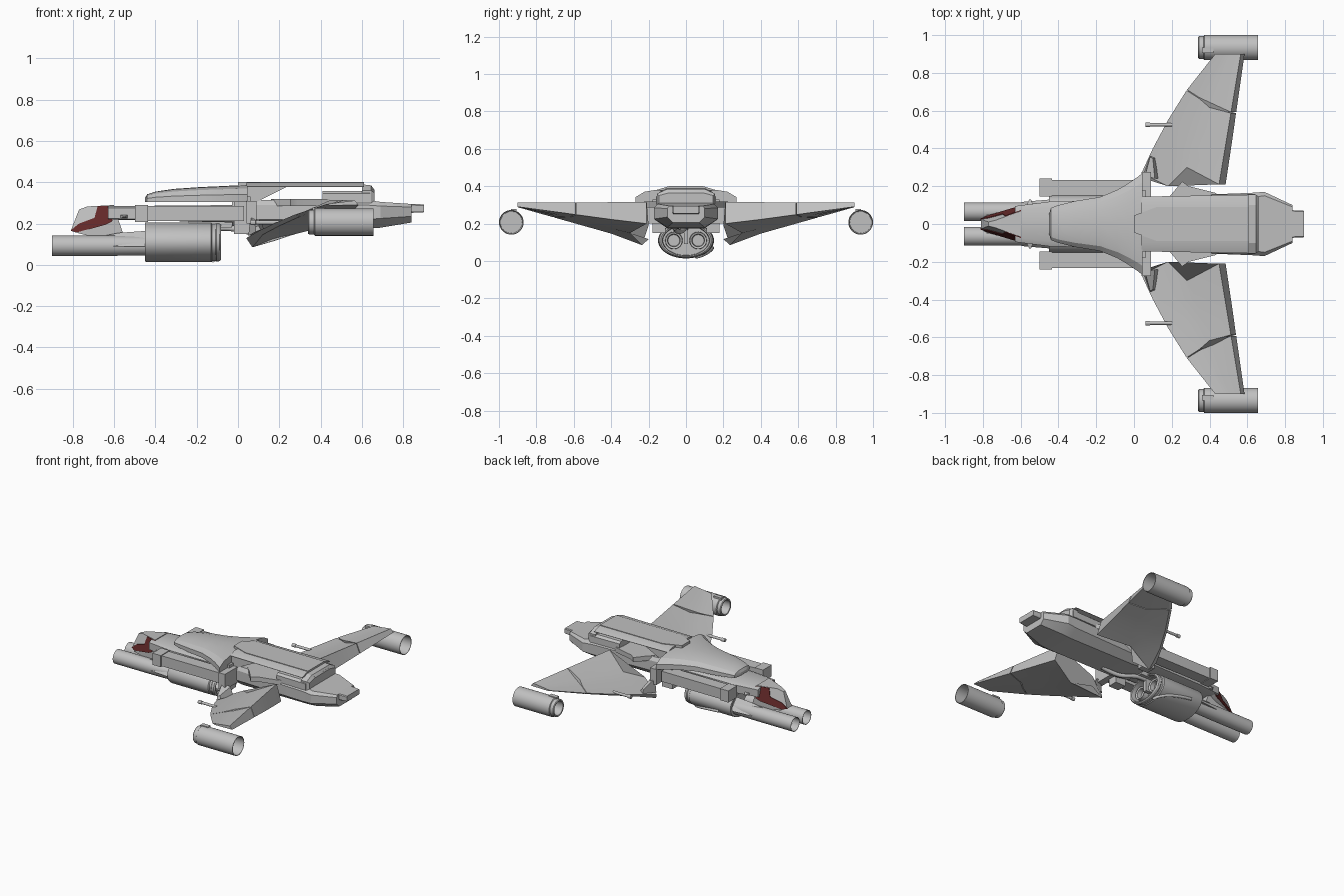
import bpy, bmesh, math

if "Cube" in bpy.data.objects:
    bpy.data.objects.remove(bpy.data.objects["Cube"])

def material(name, rgb):
    m = bpy.data.materials.new(name)
    m.diffuse_color = (*rgb, 1)
    m.use_nodes = True
    m.node_tree.nodes["Principled BSDF"].inputs["Base Color"].default_value = m.diffuse_color
    return m

GREY = material("hull_grey", (0.53, 0.53, 0.53))
RED = material("canopy_red", (0.13, 0.022, 0.022))

def loft(name, loops, mat=GREY, mirror=False):
    """Skin matching loops of points and cap both ends."""
    bm = bmesh.new()
    rings = [[bm.verts.new(p) for p in loop] for loop in loops]
    n = len(rings[0])
    for a, b in zip(rings, rings[1:]):
        for i in range(n):
            j = (i + 1) % n
            bm.faces.new((a[i], a[j], b[j], b[i]))
    bm.faces.new(rings[0])
    bm.faces.new(rings[-1])
    bmesh.ops.recalc_face_normals(bm, faces=bm.faces)
    me = bpy.data.meshes.new(name)
    bm.to_mesh(me)
    bm.free()
    me.materials.append(mat)
    ob = bpy.data.objects.new(name, me)
    bpy.context.collection.objects.link(ob)
    if mirror:
        mod = ob.modifiers.new("mirror", 'MIRROR')
        mod.use_axis = (False, True, False)
        mod.use_mirror_merge = False
    return ob

def box(name, x, y, z, mirror=False):
    ring = lambda xx: [(xx, y[0], z[0]), (xx, y[1], z[0]), (xx, y[1], z[1]), (xx, y[0], z[1])]
    return loft(name, [ring(x[0]), ring(x[1])], mirror=mirror)

def plan(name, pts, z0, z1, mirror=False):
    return loft(name, [[(x, y, z0) for x, y in pts], [(x, y, z1) for x, y in pts]], mirror=mirror)

def tube(name, profile, y, z, sy=1, sz=1, mirror=False, n=32):
    """Lathe (x, radius) pairs about an axis along x."""
    ang = [2 * math.pi * i / n for i in range(n)]
    return loft(name, [[(px, y + r * sy * math.cos(a), z + r * sz * math.sin(a)) for a in ang]
                       for px, r in profile], mirror=mirror)

def hull(name, sections):
    """Bevelled body; sections are x, half width, bottom half width, z bottom, z side low, z side high, z top, top half width."""
    loops = []
    for x, w, wb, zb, zl, zh, zt, wt in sections:
        half = [(wb, zb), (w, zl), (w, zh), (wt, zt)]
        loops.append([(x, y, z) for y, z in half] + [(x, -y, z) for y, z in reversed(half)])
    return loft(name, loops)

def pipe(name, pts, radius):
    cu = bpy.data.curves.new(name, 'CURVE')
    cu.dimensions = '3D'
    cu.bevel_depth = radius
    sp = cu.splines.new('NURBS')
    sp.points.add(len(pts) - 1)
    for p, c in zip(sp.points, pts):
        p.co = (*c, 1)
    sp.use_endpoint_u = True
    cu.materials.append(GREY)
    bpy.context.collection.objects.link(bpy.data.objects.new(name, cu))

# Flared upper shell
prof = [(1, 0), (1, .45), (.82, .8), (.5, .97), (0, 1)]
shell = []
for x, w, top in [(-.45, .05, .325), (-.44, .085, .342), (-.40, .10, .355), (-.31, .122, .368), (-.18, .143, .377),
                  (-.09, .18, .381), (-.03, .215, .384), (.02, .25, .386), (.045, .27, .387)]:
    half = [(w * a, .305 + b * (top - .305)) for a, b in prof]
    shell.append([(x, y, z) for y, z in half] + [(x, -y, z) for y, z in reversed(half[:-1])])
loft("upper_shell", shell)

# Raised roof over the rear deck, its supports and ridge
hull("roof_plate", [(.04, .145, .14, .377, .378, .380, .398, .10),
                    (.61, .155, .15, .377, .378, .380, .398, .10)])
loft("roof_front_wedge", [[(x, y, z) for x, z in [(.03, .30), (.08, .30), (.24, .38), (.03, .38)]]
                          for y in (-.135, .135)])
hull("roof_rear_block", [(.41, .155, .155, .30, .31, .345, .358, .14),
                         (.64, .160, .160, .30, .31, .345, .358, .14)])
hull("roof_end_cap", [(.60, .155, .155, .30, .31, .36, .39, .10),
                      (.645, .155, .155, .30, .31, .36, .385, .10),
                      (.66, .145, .145, .30, .31, .35, .365, .09)])
plan("roof_ridge", [(0, -.045), (.12, -.09), (.61, -.09), (.61, .09), (.12, .09), (0, .045)], .38, .402)

# Rear fuselage and tail
hull("rear_hull", [(-.03, .13, .09, .19, .22, .28, .305, .12),
                   (.10, .145, .10, .175, .22, .29, .315, .13),
                   (.62, .165, .10, .175, .22, .29, .315, .14),
                   (.69, .17, .10, .18, .225, .285, .305, .15),
                   (.84, .10, .07, .205, .235, .28, .295, .09)])
hull("tail_block", [(.80, .075, .07, .25, .26, .29, .297, .07),
                    (.90, .07, .065, .255, .26, .288, .293, .065)])
plan("deck_flare", [(.16, .12), (.2, .16), (.255, .225), (.29, .20), (.43, .165), (.5, .12)], .285, .318, True)
box("tail_vent", (.61, .655), (-.09, .09), (.31, .372))

# Neck and side beams
hull("neck", [(-.63, .095, .07, .22, .225, .275, .285, .07),
              (-.45, .118, .09, .215, .22, .275, .286, .09),
              (0, .13, .10, .205, .215, .28, .29, .12)])
box("side_beam", (-.44, .03), (.15, .232), (.212, .285), True)
box("side_beam_head", (-.50, -.435), (.145, .242), (.208, .29), True)
loft("neck_spike", [[(-.575, .09, .225), (-.53, .09, .225), (-.53, .09, .245), (-.575, .09, .245)],
                    [(-.555, .13, .23), (-.545, .13, .23), (-.545, .13, .235), (-.555, .13, .235)]], mirror=True)

# Struts and mounts joining hull and wings
box("wing_strut", (.04, .09), (.12, .275), (.20, .31), True)
box("strut_bracket", (-.02, .06), (.11, .18), (.15, .33), True)
loft("wing_mount", [[(.05, .26, .14), (.085, .36, .16), (.11, .35, .17), (.13, .24, .16)],
                    [(.06, .26, .235), (.085, .355, .185), (.10, .345, .19), (.11, .24, .215)]], mirror=True)

# Cockpit: profile whose sides lean inward and converge forward
def side(x, z):
    return max(.008, .02 + .08 * (x + .81) / .21 - .3 * (z - .185))

def cabin(name, pts, inner, outer, mat, mirror):
    return loft(name, [[(x, inner(x, z), z) for x, z in pts],
                       [(x, outer(x, z), z) for x, z in pts]], mat, mirror)

cabin("cockpit", [(-.81, .165), (-.77, .268), (-.73, .283), (-.60, .29), (-.60, .22), (-.64, .195), (-.78, .155)],
      lambda x, z: -side(x, z), side, GREY, False)
cabin("canopy_glass", [(-.812, .166), (-.78, .158), (-.64, .195), (-.61, .21), (-.597, .286),
                       (-.68, .284), (-.695, .228), (-.77, .20)],
      lambda x, z: side(x, z) - .004, lambda x, z: side(x, z) + .004, RED, True)
cabin("cockpit_chin", [(-.78, .155), (-.60, .225), (-.58, .22), (-.545, .12), (-.60, .14), (-.72, .14)],
      lambda x, z: -.05, lambda x, z: .05, GREY, False)

# Forward barrels and the oval nacelle beneath the neck
tube("nose_barrel", [(-.70, .044), (-.90, .046), (-.90, .049), (-.60, .049), (-.44, .047)], .065, .093, mirror=True)
loft("barrel_fairing", [[(-.88, .064, .093), (-.88, .066, .093), (-.88, .065, .095)],
                        [(-.58, .03, .09), (-.58, .118, .09), (-.58, .065, .155)],
                        [(-.44, .03, .09), (-.44, .13, .09), (-.44, .065, .165)]], mirror=True)
tube("nacelle", [(-.40, .80), (-.45, .85), (-.45, .98), (-.44, 1), (-.13, 1), (-.125, .95), (-.11, .95),
                 (-.105, .98), (-.09, .96), (-.082, .90), (-.085, .84), (-.14, .82)], 0, .11, .15, .096, n=48)
tube("exhaust_ring", [(-.15, .030), (-.11, .034), (-.105, .045), (-.145, .047)], .065, .11, mirror=True, n=24)
box("nacelle_pylon", (-.24, -.03), (-.035, .035), (.18, .225))
box("exhaust_bar", (-.14, -.09), (-.012, .012), (.09, .20))

# Pipe along the belly and hose wrapped under the nacelle
pipe("belly_pipe", [(-.12, 0, .175), (-.03, 0, .185), (.04, -.02, .155), (.12, -.05, .155), (.22, -.06, .18)], .014)
pipe("nacelle_hose", [(-.12, .05, .022), (-.13, .10, .03), (-.2, .13, .055), (-.36, .14, .07)], .01)

# Wings: low leading edge, high trailing edge with a sloped rear face
EDGE = [(.27, .04), (.40, .10), (.55, .18), (.71, .28), (.90, .43)]

def mix(a, b, t):
    return tuple(p + (q - p) * t for p, q in zip(a, b))

def chord(y, f, top):
    """Point on the wing skin at span y and chord fraction f."""
    t = (y - .27) / .63
    for (y0, x0), (y1, x1) in zip(EDGE, EDGE[1:]):
        if y <= y1:
            x = x0 + (x1 - x0) * (y - y0) / (y1 - y0)
            break
    if top:
        return mix((x, y, .13 + .165 * t), (.46 + .105 * t, y, .315 - .003 * t), f)
    return mix((x + .02, y, .11 + .178 * t), (.495 + .09 * t, y, .205 + .085 * t), f)

def station(*ys):
    cuts = list(zip(ys, (0, .35, .6, 1)))
    return [chord(y, f, True) for y, f in cuts] + [chord(y, f, False) for y, f in reversed(cuts)]

root = [(.04, .27, .13), (.18, .20, .19), (.28, .30, .24), (.45, .21, .315),
        (.485, .21, .20), (.28, .30, .15), (.18, .20, .117), (.07, .235, .085)]
loft("inner_wing", [root, station(.40, .40, .40, .40), station(.55, .54, .52, .50),
                    station(.707, .663, .617, .587)], mirror=True)
loft("outer_wing", [station(.711, .668, .622, .592), station(.90, .90, .90, .90)], mirror=True)

# Wing guns and tip engines
tube("wing_gun", [(.06, .012), (.085, .012), (.086, .009), (.20, .009)], .525, .205, mirror=True, n=12)
tube("tip_engine", [(.40, .045), (.342, .048), (.34, .056), (.345, .060), (.368, .060), (.372, .066),
                    (.657, .066), (.657, .062), (.52, .058)], .934, .207, mirror=True)
box("engine_clamp", (.36, .42), (.905, .935), (.25, .278), True)

# Smooth rounded parts, keep panel edges sharp
bpy.ops.object.select_all(action='DESELECT')
for ob in bpy.context.scene.objects:
    if ob.type == 'MESH':
        ob.select_set(True)
        bpy.context.view_layer.objects.active = ob
bpy.ops.object.shade_smooth_by_angle(angle=math.radians(25))
